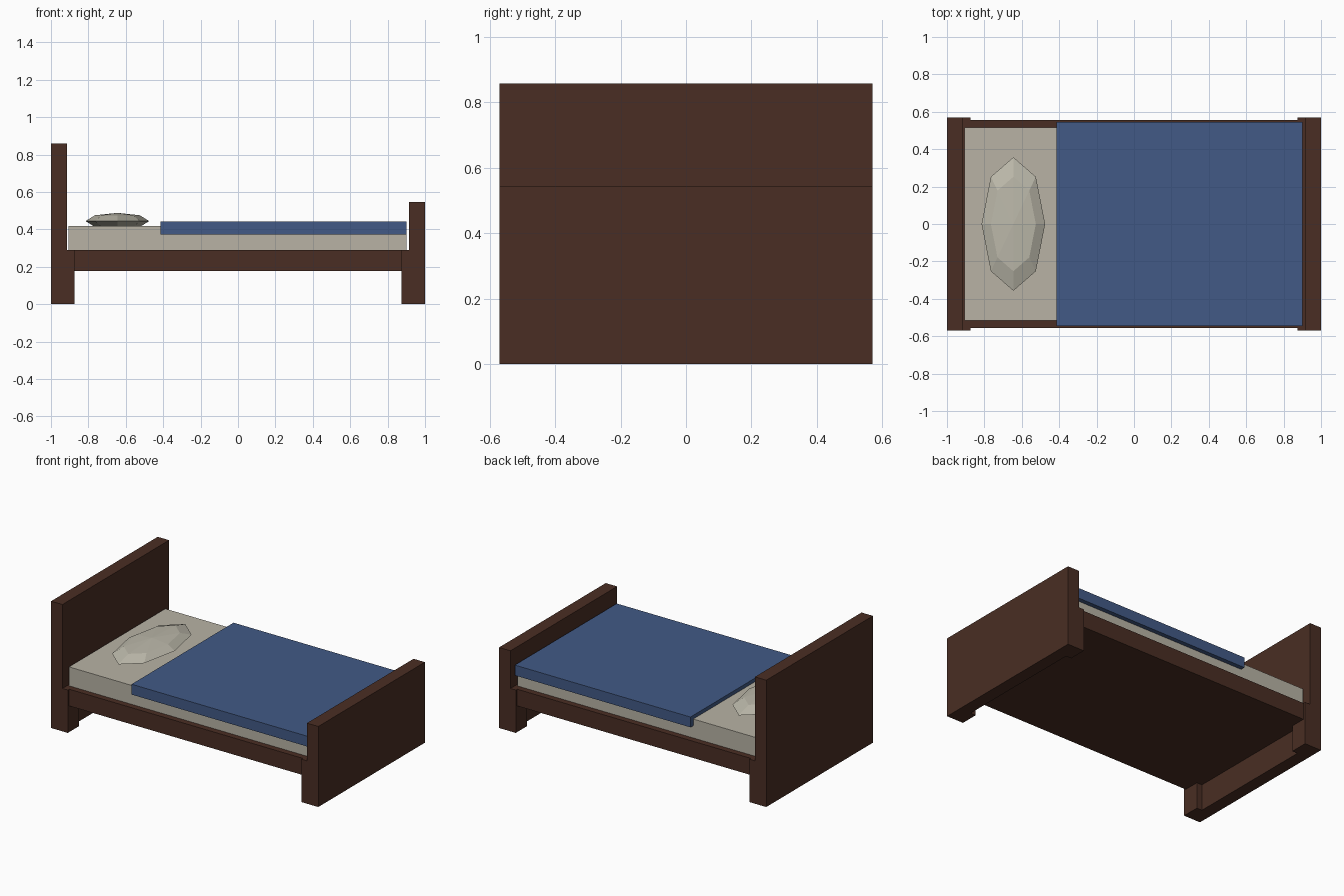
import bpy

if "Cube" in bpy.data.objects:
    bpy.data.objects.remove(bpy.data.objects["Cube"])


def material(name, color):
    m = bpy.data.materials.new(name)
    m.diffuse_color = (*color, 1)
    m.use_nodes = True
    m.node_tree.nodes["Principled BSDF"].inputs["Base Color"].default_value = m.diffuse_color
    return m


wood = material("dark wood", (0.068, 0.027, 0.017))
linen = material("linen", (0.48, 0.45, 0.375))
pillow_cloth = material("pillow cloth", (0.50, 0.48, 0.40))
blue = material("blue cloth", (0.054, 0.102, 0.238))


def box(name, lo, hi, mat):
    """Axis-aligned box between two corners."""
    centre = [(a + b) / 2 for a, b in zip(lo, hi)]
    bpy.ops.mesh.primitive_cube_add(size=1, location=centre)
    ob = bpy.context.object
    ob.name = name
    ob.scale = [b - a for a, b in zip(lo, hi)]
    bpy.ops.object.transform_apply(location=False, rotation=False, scale=True)
    ob.data.materials.append(mat)
    return ob


# End boards
box("headboard", (-1, -0.57, 0), (-0.915, 0.57, 0.858), wood)
box("footboard", (0.915, -0.57, 0), (1, 0.57, 0.545), wood)

# Corner legs, standing proud of the inner faces of the end boards
for sx, end in ((-1, "head"), (1, "foot")):
    for sy, side in ((-1, "front"), (1, "back")):
        xs = sorted((sx * 0.875, sx * 0.999))
        ys = sorted((sy * 0.45, sy * 0.57))
        box(f"{end}_{side}_leg", (xs[0], ys[0], 0), (xs[1], ys[1], 0.29), wood)

# Bed base, mattress and blanket
box("bed_base", (-0.92, -0.555, 0.177), (0.92, 0.555, 0.29), wood)
box("mattress", (-0.905, -0.515, 0.288), (0.9, 0.515, 0.418), linen)
box("blanket", (-0.415, -0.545, 0.373), (0.9, 0.545, 0.443), blue)

# Faceted pillow, partly sunk into the mattress
bpy.ops.mesh.primitive_uv_sphere_add(segments=8, ring_count=4, radius=1,
                                     location=(-0.645, 0, 0.444))
pillow = bpy.context.object
pillow.name = "pillow"
pillow.scale = (0.17, 0.357, 0.044)
bpy.ops.object.transform_apply(location=False, rotation=False, scale=True)
pillow.data.materials.append(pillow_cloth)
